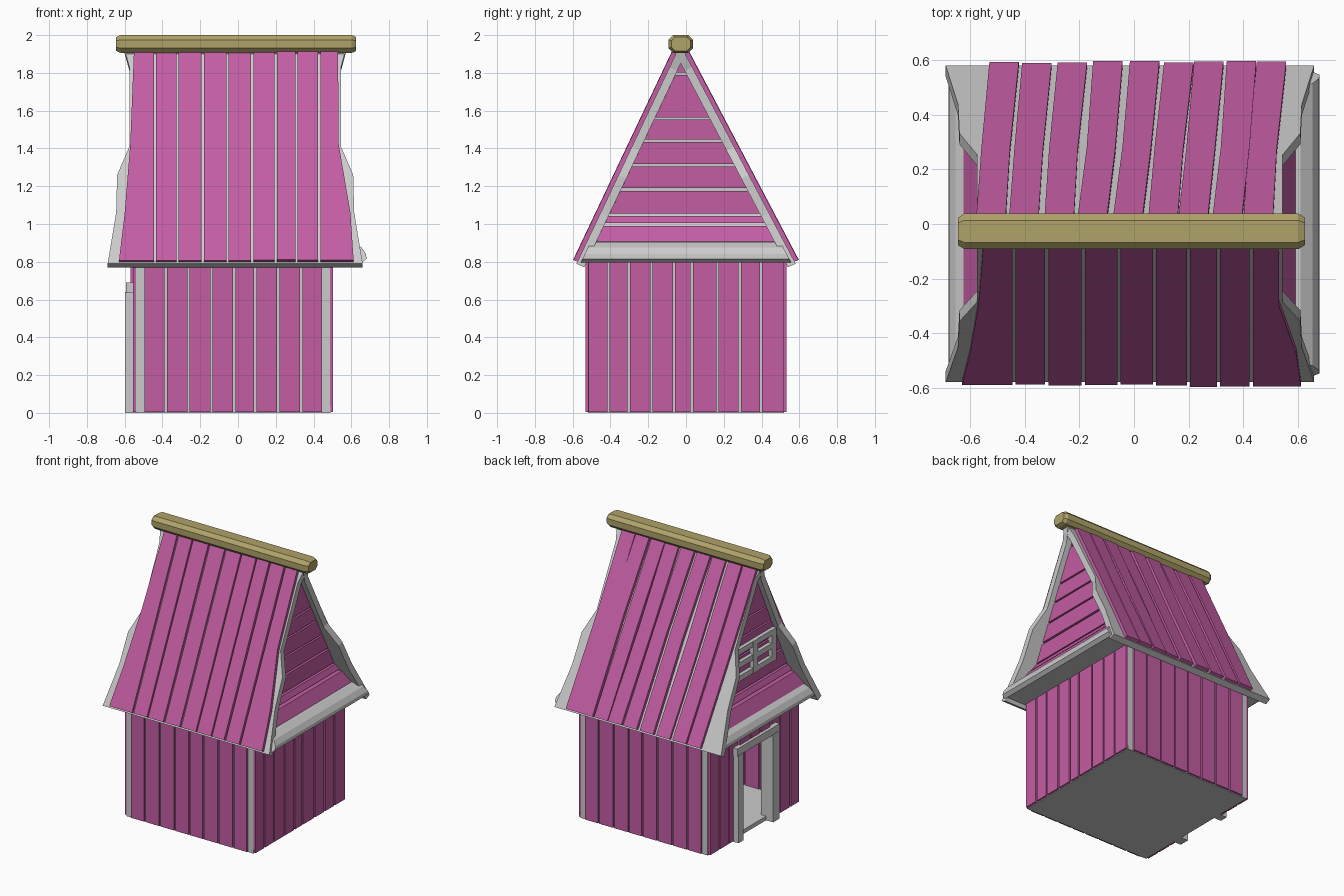
import bpy, bmesh, random

if "Cube" in bpy.data.objects:
    bpy.data.objects.remove(bpy.data.objects["Cube"])
random.seed(4)


def material(name, rgb):
    m = bpy.data.materials.new(name)
    m.diffuse_color = (*rgb, 1)
    m.use_nodes = True
    m.node_tree.nodes["Principled BSDF"].inputs["Base Color"].default_value = m.diffuse_color
    return m


PINK = material("pink_wood", (0.55, 0.11, 0.37))
OLIVE = material("olive_wood", (0.43, 0.365, 0.143))


def make(name, solids, mat=None):
    """One object out of several closed lofts, each a list of equal-sized rings."""
    bm = bmesh.new()
    for rings in solids:
        rows = [[bm.verts.new(p) for p in r] for r in rings]
        n = len(rows[0])
        for a, b in zip(rows, rows[1:]):
            for i in range(n):
                bm.faces.new((a[i], a[(i + 1) % n], b[(i + 1) % n], b[i]))
        bm.faces.new(rows[0])
        bm.faces.new(rows[-1])
    bmesh.ops.recalc_face_normals(bm, faces=bm.faces)
    me = bpy.data.meshes.new(name)
    bm.to_mesh(me)
    bm.free()
    ob = bpy.data.objects.new(name, me)
    bpy.context.collection.objects.link(ob)
    if mat:
        me.materials.append(mat)
    return ob


def box(x0, x1, y0, y1, z0, z1):
    return [[(x0, y0, z), (x1, y0, z), (x1, y1, z), (x0, y1, z)] for z in (z0, z1)]


def roof_y(s, z, inset=0.0):
    return -0.03 + s * max((1.95 - z) / 1.15 * (0.545 if s < 0 else 0.605) - inset, 0.004)


def roof_strip(s, rows, d0, d1):
    """Sloped board: rows of (x0, x1, z), between two offsets from the roof plane."""
    def pt(x, z, d):
        return (x, roof_y(s, z) + s * 0.9 * d, z + 0.43 * d)
    return [[pt(a, z, d0), pt(b, z, d0), pt(b, z, d1), pt(a, z, d1)] for a, b, z in rows]


# Floor and hollow wall core with the door opening on the -x side
make("floor", [box(-0.54, 0.49, -0.52, 0.52, 0, 0.03)])
make("wall_core", [
    box(0.46, 0.488, -0.52, 0.52, 0.0, 0.82),
    box(-0.53, 0.488, -0.52, -0.49, 0.0, 0.82),
    box(-0.53, 0.488, 0.49, 0.52, 0.0, 0.82),
    box(-0.54, -0.51, -0.52, -0.16, 0.0, 0.82),
    box(-0.54, -0.51, 0.19, 0.52, 0.0, 0.82),
    box(-0.54, -0.51, -0.16, 0.19, 0.66, 0.82)])

# Vertical wall planks, showing on both sides of the core
g = 0.006
xe = [-0.5, -0.382, -0.262, -0.14, -0.02, 0.092, 0.213, 0.335, 0.45]
ye = [-0.522, -0.41, -0.303, -0.183, -0.063, 0.03, 0.167, 0.285, 0.397, 0.525]
for name, y0, y1 in (("front_wall_planks", -0.533, -0.475), ("back_wall_planks", 0.475, 0.533)):
    make(name, [box(a + g, b - g, y0, y1, 0.005, 0.815) for a, b in zip(xe, xe[1:])], PINK)
make("right_wall_planks",
     [box(0.445, 0.503, a + g, b - g, 0.005, 0.82) for a, b in zip(ye, ye[1:])], PINK)
door_edges = [(-0.52, -0.41), (-0.41, -0.29), (-0.29, -0.165), (0.195, 0.3), (0.3, 0.41), (0.41, 0.52)]
make("door_wall_planks",
     [box(-0.557, -0.495, a + g, b - g, 0.005, 0.815) for a, b in door_edges]
     + [box(-0.57, -0.495, a + g, b - g, 0.66, 0.815)
        for a, b in ((-0.165, -0.05), (-0.05, 0.07), (0.07, 0.195))], PINK)

# Door frame
make("door_frame", [
    box(-0.597, -0.5, -0.23, -0.155, 0, 0.64),
    box(-0.597, -0.5, 0.185, 0.245, 0, 0.64),
    box(-0.592, -0.5, -0.24, 0.25, 0.635, 0.69)])

# Wavy roof slabs
outline = [(0.59, 1.94), (0.56, 1.83), (0.56, 1.41), (0.625, 1.26), (0.63, 1.06), (0.675, 0.79)]
for name, s in (("front_roof_slab", -1), ("back_roof_slab", 1)):
    make(name, [roof_strip(s, [(-0.015 - w, w - 0.015, z) for w, z in outline], -0.045, 0)])

# Front roof planks, flaring at the outer edges
fe = [-0.44, -0.32, -0.186, -0.055, 0.075, 0.2, 0.31, 0.43]
levels = [1.93, 1.42, 1.05, 0.8]
left, right = [-0.55, -0.57, -0.6, -0.63], [0.53, 0.532, 0.595, 0.612]
boards = []
for i in range(9):
    t = random.uniform(0.014, 0.026)
    rows = [(left[k] if i == 0 else fe[i - 1] + g, right[k] if i == 8 else fe[i] - g, z)
            for k, z in enumerate(levels)]
    boards.append(roof_strip(-1, rows, -0.002, t))
make("front_roof_planks", boards, PINK)

# Back roof planks, leaning sideways
top = [-0.58, -0.46, -0.33, -0.21, -0.08, 0.05, 0.16, 0.285, 0.4]
low = [-0.53, -0.41, -0.28, -0.15, -0.015, 0.11, 0.22, 0.34, 0.45]
boards = []
for a, b in zip(top, low):
    j = random.uniform(-0.008, 0.008)
    rows = [(a, a + 0.108, 1.93), ((a + b) / 2 + j, (a + b) / 2 + 0.105 + j, 1.4), (b, b + 0.108, 0.8)]
    boards.append(roof_strip(1, rows, -0.002, random.uniform(0.016, 0.026)))
make("back_roof_planks", boards, PINK)

# Chamfered ridge beam
sec = [(-0.065, 0.022), (-0.065, -0.022), (-0.04, -0.047), (0.04, -0.047),
       (0.065, -0.022), (0.065, 0.022), (0.04, 0.047), (-0.04, 0.047)]
make("ridge_beam", [[[(x, -0.027 + y * k, 1.953 + z * k) for y, z in sec]
                     for x, k in ((-0.645, 0.78), (-0.622, 1), (0.603, 1), (0.626, 0.78))]], OLIVE)

# Attic floor
make("attic_floor", [box(-0.62, 0.62, -0.53, 0.53, 0.8, 0.83)])


def gable_board(x0, x1, z0, z1, inset=0.05, lean=0.0):
    """Upright board trimmed to the roof pitch; lean pushes its bottom outwards."""
    rings = []
    for z, l in ((z0, lean), (z1, 0)):
        a, b = roof_y(-1, z, inset), roof_y(1, z, inset)
        rings.append([(x0, a, z), (x1 + l, a, z), (x1 + l, b, z), (x0, b, z)])
    return rings


# Gables: backing, horizontal planks, flared foot and rounded skirt
bands = [(1.056, 1.175), (1.19, 1.305), (1.317, 1.435), (1.447, 1.553), (1.565, 1.79), (1.802, 1.89)]
skirt = [(0.45, 0.795), (0.655, 0.795), (0.68, 0.815), (0.678, 0.84),
         (0.655, 0.875), (0.61, 0.905), (0.45, 0.915)]
for side, s, x in (("left", -1, -0.515), ("right", 1, 0.485)):
    make(side + "_gable", [gable_board(x - s * 0.04, x, 1.04, 1.93, 0.03),
                           gable_board(x - s * 0.04, x, 0.82, 1.05, 0.03, s * 0.1)])
    make(side + "_gable_planks",
         [gable_board(x - s * 0.02, x + s * 0.02, a, b) for a, b in bands]
         + [gable_board(x - s * 0.02, x + s * 0.025, 1.005, 1.043, 0.05, s * 0.02),
            gable_board(x - s * 0.02, x + s * 0.06, 0.9, 0.99, 0.05, s * 0.05)], PINK)
    make(side + "_skirt", [[[(s * px, roof_y(k, z, 0.02), z) for px, z in skirt] for k in (-1, 1)]])

# Four-pane window on the door-side gable
make("window_frame",
     [box(-0.565, -0.5, y - 0.025, y + 0.025, 1.15, 1.385) for y in (-0.215, 0.0, 0.215)]
     + [box(-0.562, -0.5, -0.235, 0.235, z - 0.02, z + 0.02) for z in (1.17, 1.268, 1.365)])
